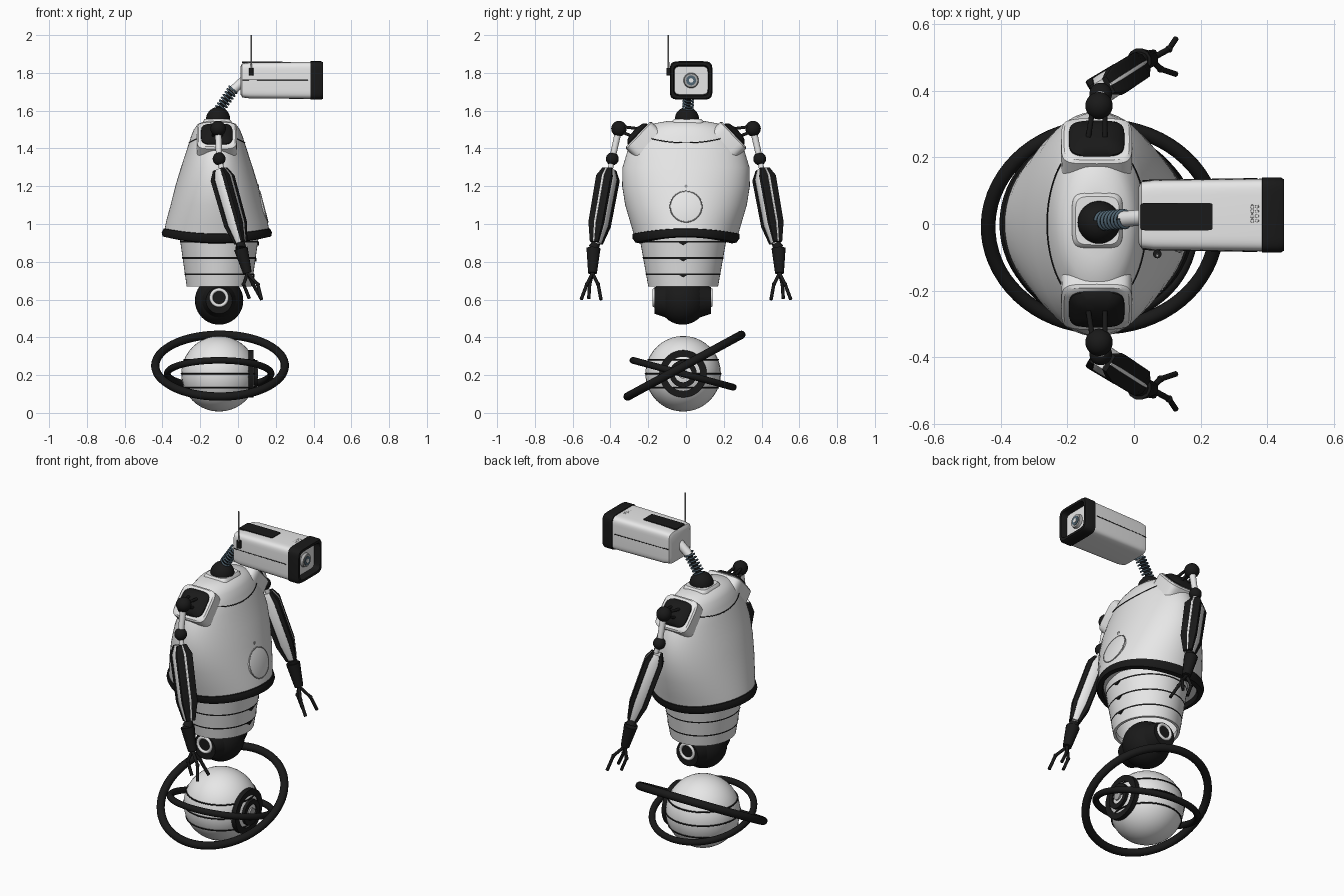
import bpy, bmesh, math
from math import sin, cos, pi, radians
from mathutils import Vector as V, Matrix

cube = bpy.data.objects.get("Cube")
if cube:
    bpy.data.objects.remove(cube)


def material(name, rgb, rough=0.5):
    m = bpy.data.materials.new(name)
    m.use_nodes = True
    m.diffuse_color = (*rgb, 1)
    node = m.node_tree.nodes["Principled BSDF"]
    node.inputs["Base Color"].default_value = (*rgb, 1)
    node.inputs["Roughness"].default_value = rough
    return m


WHITE = material("white shell", (0.8, 0.8, 0.8))
BLACK = material("black rubber", (0.01, 0.01, 0.01))
GREY = material("grey metal", (0.4, 0.4, 0.4))
STEEL = material("blue steel", (0.08, 0.13, 0.17))
X, Y, Z = V((1, 0, 0)), V((0, 1, 0)), V((0, 0, 1))


def finish(name, bm, mat, angle=40):
    bmesh.ops.recalc_face_normals(bm, faces=bm.faces)
    me = bpy.data.meshes.new(name)
    bm.to_mesh(me)
    bm.free()
    me.materials.append(mat)
    ob = bpy.data.objects.new(name, me)
    bpy.context.collection.objects.link(ob)
    bpy.ops.object.select_all(action='DESELECT')
    ob.select_set(True)
    bpy.context.view_layer.objects.active = ob
    bpy.ops.object.shade_smooth_by_angle(angle=radians(angle))
    return ob


def loft(name, rings, mat, start=True, end=True):
    """Skin a list of equally long closed rings."""
    bm = bmesh.new()
    loops = [[bm.verts.new(p) for p in ring] for ring in rings]
    n = len(loops[0])
    for a, b in zip(loops, loops[1:]):
        for i in range(n):
            bm.faces.new((a[i], a[(i + 1) % n], b[(i + 1) % n], b[i]))
    if start:
        bm.faces.new(loops[0])
    if end:
        bm.faces.new(loops[-1])
    return finish(name, bm, mat)


def section(c, u, v, a, b, power=2, n=32):
    """Superellipse ring: power 2 is round, higher is boxier."""
    def f(t):
        return math.copysign(abs(t) ** (2 / power), t)
    ts = [2 * pi * i / n for i in range(n)]
    return [V(c) + u * a * f(cos(t)) + v * b * f(sin(t)) for t in ts]


def ball(name, c, r, mat):
    bm = bmesh.new()
    bmesh.ops.create_uvsphere(bm, u_segments=32, v_segments=20, radius=r,
                              matrix=Matrix.Translation(c))
    return finish(name, bm, mat)


def rod(name, p, q, r1, r2, mat, n=24):
    p, q = V(p), V(q)
    w = (q - p).normalized()
    u = w.orthogonal().normalized()
    v = w.cross(u)
    return loft(name, [section(p, u, v, r1, r1, 2, n), section(q, u, v, r2, r2, 2, n)], mat)


def hoop(name, c, axis, big, small, mat, n=64):
    """Torus around the given axis."""
    u = V(axis).normalized().orthogonal().normalized()
    v = V(axis).normalized().cross(u)
    rings = []
    for i in range(n + 1):
        d = u * cos(2 * pi * i / n) + v * sin(2 * pi * i / n)
        rings.append(section(V(c) + d * big, d, V(axis).normalized(), small, small, 2, 12))
    ob = loft(name, rings, mat, False, False)
    return ob


def wire(name, pts, r, mat):
    cu = bpy.data.curves.new(name, 'CURVE')
    cu.dimensions = '3D'
    cu.bevel_depth, cu.bevel_resolution, cu.use_fill_caps = r, 2, True
    sp = cu.splines.new('POLY')
    sp.points.add(len(pts) - 1)
    for p, co in zip(sp.points, pts):
        p.co = (*co, 1)
    cu.materials.append(mat)
    ob = bpy.data.objects.new(name, cu)
    bpy.context.collection.objects.link(ob)
    return ob


# Floating base ball with seams, eye rings and two tilted hoops
base = V((-0.1, -0.015, 0.207))
ball("base_ball", base, 0.2, WHITE)
for dz in (-0.075, 0, 0.075):
    hoop("base_seam", base + Z * dz, Z, math.sqrt(0.04 - dz * dz), 0.004, BLACK)
for name, r0, r1, depth, m in (("eye_outer_ring", 0.09, 0.125, 0.182, BLACK),
                               ("eye_inner_ring", 0.045, 0.072, 0.202, BLACK)):
    prof = [(r1, 0.14), (r1, depth), (r0, depth), (r0, 0.14)]
    loft(name, [section(base + X * d, Y, Z, r, r, 2, 48) for r, d in prof], m, False, False)
rod("eye_center", base + X * 0.15, base + X * 0.206, 0.025, 0.025, GREY)
hoop("large_hoop", (-0.095, -0.008, 0.25), (0, -sin(radians(28.5)), cos(radians(28.5))), 0.343, 0.022, BLACK)
hoop("small_hoop", base, (0, sin(radians(15)), cos(radians(15))), 0.275, 0.018, BLACK)

# Hip ball with side bosses
hip = V((-0.1, -0.018, 0.595))
ball("hip_ball", hip, 0.128, BLACK)
for s in (-1, 1):
    rod("hip_boss", hip + Y * s * 0.06, hip + Y * s * 0.15, 0.1, 0.07, BLACK)
    hoop("hip_ring", hip + V((0, s * 0.15, 0.015)), Y, 0.042, 0.009, WHITE, 32)

# Waist: open tapering shell with dark seams and pointed notches
def waist(z, grow=0.0):
    t = (z - 0.67) / 0.28
    return section((-0.1, -0.015, z), X, Y, 0.172 + 0.04 * t + grow, 0.185 + 0.05 * t + grow, 2, 48)


loft("waist_shell", [waist(0.70, -0.02), waist(0.67, -0.015), waist(0.67), waist(0.74), waist(0.82), waist(0.98)],
     WHITE, False, True)
for z in (0.735, 0.82, 0.905):
    loft("waist_seam", [waist(z - 0.004, 0.002), waist(z + 0.004, 0.002)], BLACK, False, False)
    x = max(p.x for p in waist(z))
    tri = [V((x, -0.045, z)), V((x, 0.015, z)), V((x, -0.015, z - 0.018))]
    loft("waist_notch", [[p - X * 0.01 for p in tri], [p + X * 0.005 for p in tri]], BLACK)

# Torso: (height, half depth, half width)
PROFILE = [(0.925, .28, .27), (1.0, .268, .292), (1.1, .245, .322), (1.2, .22, .338), (1.3, .19, .336),
           (1.4, .157, .306), (1.46, .138, .268), (1.5, .122, .225), (1.53, .1, .18), (1.545, .06, .1)]


def torso(z, a, off=0.0):
    k = max(i for i in range(len(PROFILE) - 1) if PROFILE[i][0] <= z or i == 0)
    (z0, x0, y0), (z1, x1, y1) = PROFILE[k:k + 2]
    t = (z - z0) / (z1 - z0)
    lift = max(0, min(1, (1.1 - z) / 0.175)) * (0.032 * cos(a) ** 2 - 0.003)
    return V((-0.112 + (x0 + (x1 - x0) * t + off) * cos(a), (y0 + (y1 - y0) * t + off) * sin(a), z + lift))


def torso_ring(z, off=0.0, n=64):
    return [torso(z, 2 * pi * i / n, off) for i in range(n)]


loft("torso_shell", [torso_ring(p[0]) for p in PROFILE], WHITE)
loft("torso_trim", [torso_ring(z, o) for z, o in
                    ((0.93, -0.03), (0.9, -0.02), (0.905, 0.004), (0.925, 0.012), (0.95, 0.006), (0.955, -0.01))],
     BLACK, False, False)
for mid in (0, pi):
    arc = [mid + radians(d) for d in range(-52, 53, 4)]
    wire("torso_seam", [torso(1.43 + 0.05 * sin(a) ** 2, a, 0.001) for a in arc], 0.0025, BLACK)

# Round chest hatch lying on the shell
hatch = torso(1.09, 0)
up = (torso(1.17, 0) - torso(1.01, 0)).normalized()
out = Y.cross(up).normalized()
loft("chest_hatch", [section(hatch + out * d, Y, up, r, r, 2, 40) for d, r in ((-0.02, .083), (.003, .083), (.005, .078))],
     WHITE)
hoop("hatch_rim", hatch + out * 0.002, out, 0.084, 0.003, GREY, 40)
rod("chest_button", torso(1.2, 0) - X * 0.01, torso(1.2, 0) + X * 0.003, 0.008, 0.008, GREY)

# Neck
loft("neck_plate", [section((-0.11, 0.01, z), X, Y, r, r * 1.1, 5) for z, r in ((1.52, .08), (1.545, .075), (1.555, .066))],
     WHITE)
ball("neck_ball", (-0.105, 0.005, 1.555), 0.064, BLACK)
n0, n1 = V((-0.095, 0.01, 1.61)), V((-0.025, 0.015, 1.715))
nd = (n1 - n0).normalized()
nu = nd.cross(Y).normalized()
rod("neck_core", n0, n1, 0.014, 0.014, BLACK)
wire("neck_spring", [n0.lerp(n1, i / 112) + (nu * cos(i * pi / 8) + Y * sin(i * pi / 8)) * 0.026 for i in range(113)],
     0.005, STEEL)
rod("neck_tube", n1 - nd * 0.015, (0.03, 0.02, 1.76), 0.024, 0.024, WHITE)

# Head: boxy camera housing with a recessed face
HC = V((0, 0.027, 1.76))


def box_ring(x, hy, hz, power=7):
    return section(HC + X * x, Y, Z, hy, hz, power, 48)


loft("head_shell", [box_ring(*r) for r in ((0.014, .085, .075), (0.022, .1, .09), (0.06, .105, .095), (0.39, .109, .098))],
     WHITE)
loft("head_bezel", [box_ring(*r) for r in ((0.383, .105, .095), (0.385, .113, .102), (0.44, .113, .102),
                                          (0.451, .107, .096), (0.451, .094, .082), (0.41, .088, .074))], BLACK, False, False)
loft("head_face", [box_ring(0.385, .098, .078), box_ring(0.415, .095, .074)], WHITE)
face = HC + X * 0.41
rod("lens_housing", face, face + X * 0.02, 0.042, 0.036, GREY)
rod("lens_glass", face, face + X * 0.023, 0.026, 0.026, STEEL)
rod("lens_core", face, face + X * 0.026, 0.012, 0.012, WHITE)
top = V((0.128, 0.022, 1.852))
loft("head_top_panel", [section(top + Z * d, X, Y, 0.108, 0.041, 20) for d in (0, 0.008)], BLACK)
for i in range(8):
    p = V((0.355 + 0.014 * (i % 2), 0.01 + 0.014 * (i // 2), 1.857))
    hoop("head_vent", p, Z, 0.005, 0.0012, GREY, 12)
for s in (-1, 1):
    wire("head_seam", [HC + V((0.025, s * 0.103, 0.003)), HC + V((0.37, s * 0.1085, 0.003))], 0.0025, BLACK)
rod("antenna_base", (0.07, -0.09, 1.785), (0.07, -0.09, 1.825), 0.013, 0.013, BLACK)
rod("antenna", (0.07, -0.093, 1.82), (0.07, -0.095, 2.0), 0.005, 0.004, GREY, 10)

# Shoulders and arms, mirrored across y
for s in (-1, 1):
    side = "left" if s > 0 else "right"

    def P(x, y, z):
        return V((x, y * s, z))

    # shoulder socket
    n = P(0, 0.72, 0.69)
    v = X.cross(n).normalized()
    c = P(-0.112, 0.24, 1.46)
    loft(side + "_shoulder_frame", [section(c + n * d, X, v, a, b, 5) for d, a, b in
         ((-0.06, .108, .1), (0.012, .106, .098), (0.02, .098, .09))], WHITE)
    loft(side + "_shoulder_pad", [section(c + n * d, X, v, a, a * 0.9, 4) for d, a in
         ((0, .085), (0.025, .083), (0.042, .065), (0.05, .03))], BLACK)
    shoulder, elbow = P(-0.105, 0.355, 1.505), P(-0.1, 0.39, 1.345)
    for dx in (-0.025, 0.025):
        for dz in (-0.025, 0.025):
            rod(side + "_shoulder_strut", c + n * 0.03 + X * dx + Z * dz, shoulder + X * dx * 0.7 + Z * dz * 0.5,
                0.008, 0.008, BLACK, 10)
    ball(side + "_shoulder_ball", shoulder, 0.041, BLACK)
    rod(side + "_upper_arm", shoulder, elbow, 0.018, 0.016, WHITE)
    ball(side + "_elbow_ball", elbow, 0.034, BLACK)

    # forearm: a white core plate between two black slabs
    a, b = P(-0.095, 0.405, 1.29), P(0.015, 0.475, 0.9)
    d = (b - a).normalized()
    f = P(0.85, 0.5, 0)
    f = (f - d * f.dot(d)).normalized()
    w = d.cross(f) * s
    rod(side + "_forearm_tube", elbow, b + d * 0.03, 0.014, 0.014, WHITE)
    for part, off, hf, hw, m in (("core", 0, .03, .043, WHITE), ("front_slab", .038, .014, .046, BLACK),
                                 ("back_slab", -.038, .014, .046, BLACK), ("front_strip", .051, .004, .006, WHITE)):
        loft(f"{side}_forearm_{part}",
             [section(a.lerp(b, t) + f * off * k, f, w, hf * k, hw * k, 8, 16)
              for t, k in ((0, .6), (0.12, 1), (0.75, .95), (1, .55))], m)

    # wrist and three fingers
    wrist, palm = P(0.015, 0.49, 0.87), P(0.05, 0.495, 0.74)
    rod(side + "_wrist", wrist, palm, 0.038, 0.024, BLACK, 12)
    rod(side + "_wrist_cuff", b, wrist, 0.022, 0.03, BLACK, 12)
    for k, (mid, tip) in enumerate(((P(0.08, 0.465, .68), P(0.125, 0.45, .6)),
                                    (P(0.105, 0.525, .68), P(0.125, 0.555, .6)),
                                    (P(0.03, 0.51, .68), P(0.06, 0.515, .605)))):
        wire(f"{side}_finger_{k + 1}", [palm, mid, tip], 0.009, BLACK)
        ball(f"{side}_knuckle_{k + 1}", mid, 0.011, BLACK)
